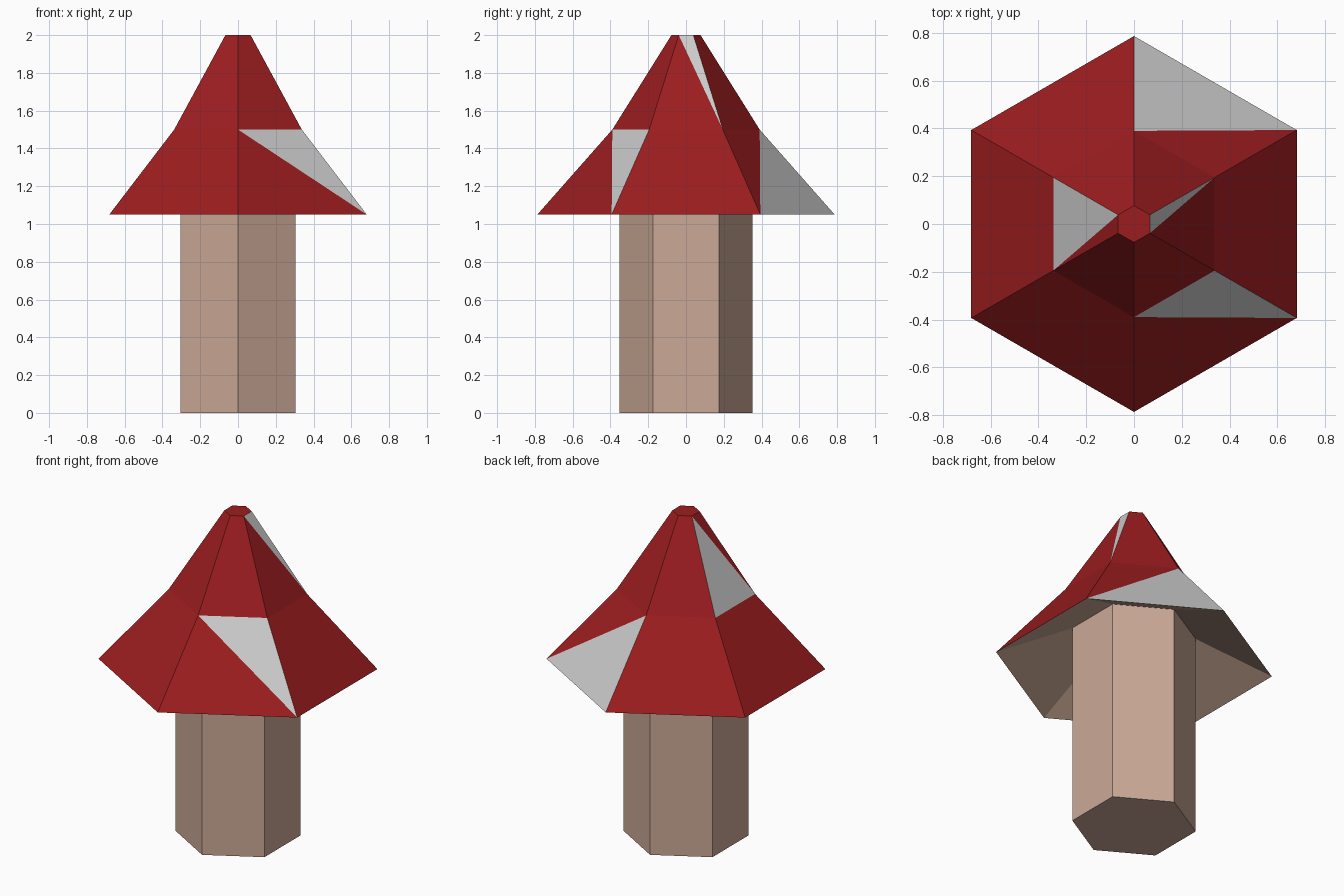
import bpy, math

if "Cube" in bpy.data.objects:
    bpy.data.objects.remove(bpy.data.objects["Cube"])

SIDES = 6


def material(name, rgb):
    m = bpy.data.materials.new(name)
    m.diffuse_color = (*rgb, 1)
    m.use_nodes = True
    m.node_tree.nodes["Principled BSDF"].inputs["Base Color"].default_value = m.diffuse_color
    return m


red = material("red", (0.33, 0.012, 0.014))
tan = material("tan", (0.60, 0.40, 0.31))
grey = material("grey", (0.8, 0.8, 0.8))


def loft(name, rings, mats, cap_bottom=False, cap_top=False, patches=None):
    """Hexagonal rings (radius, z) joined by quads.
    patches: {(ring, side): (diagonal, half)} splits a quad, one half grey."""
    patches = patches or {}
    verts, faces, slots = [], [], []
    for r, z in rings:
        for i in range(SIDES):
            a = math.radians(-90 + 60 * i)
            verts.append((r * math.cos(a), r * math.sin(a), z))
    for k in range(len(rings) - 1):
        for i in range(SIDES):
            j = (i + 1) % SIDES
            lo, hi = k * SIDES, (k + 1) * SIDES
            q = [lo + i, lo + j, hi + j, hi + i]
            if (k, i) in patches:
                # the grey half leaves out one corner of the quad
                c = patches[(k, i)]
                faces.append([v for n, v in enumerate(q) if n != c])
                slots.append(1)
                faces.append([q[c - 1], q[c], q[(c + 1) % 4]])
                slots.append(0)
            else:
                faces.append(q)
                slots.append(0)
    if cap_bottom:
        faces.append(list(range(SIDES))[::-1])
        slots.append(0)
    if cap_top:
        n = len(verts)
        faces.append(list(range(n - SIDES, n)))
        slots.append(0)
    me = bpy.data.meshes.new(name)
    me.from_pydata(verts, [], faces)
    for m in mats:
        me.materials.append(m)
    me.polygons.foreach_set("material_index", slots)
    ob = bpy.data.objects.new(name, me)
    bpy.context.collection.objects.link(ob)
    return ob


# Stem, reaching up to the hollow underside
loft("stem", [(0.352, 0), (0.352, 1.25)], [tan], cap_bottom=True)

# Underside of the cap, sloping up to the stem
loft("cap_underside", [(0.352, 1.25), (0.787, 1.05)], [tan])

# Cap with grey triangular spots; each value is the quad corner left red
loft("cap", [(0.787, 1.05), (0.39, 1.5), (0.077, 2.0)], [red, grey], cap_top=True,
     patches={(0, 0): 0, (0, 2): 3, (1, 1): 0, (1, 4): 2})
